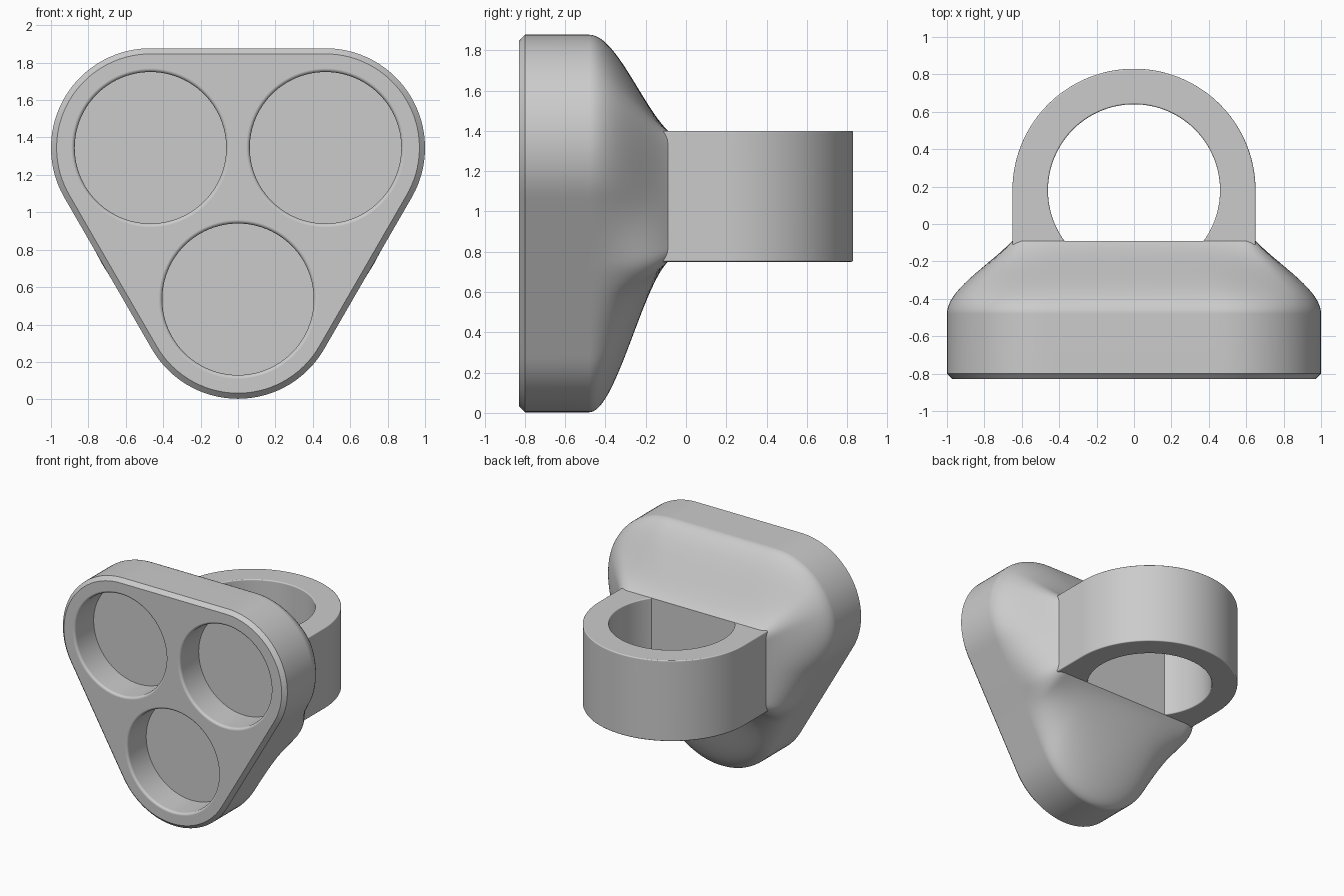
import bpy, bmesh, math
from mathutils import Vector

cube = bpy.data.objects.get("Cube")
if cube:
    bpy.data.objects.remove(cube, do_unlink=True)

grey = bpy.data.materials.new("plain grey")
grey.use_nodes = True
COLOUR = (0.6, 0.6, 0.6, 1)
grey.diffuse_color = COLOUR
grey.node_tree.nodes["Principled BSDF"].inputs["Base Color"].default_value = COLOUR

# Shared dimensions: three lobe centres in (x, z), lobe radius, back pad
RIGHT, LEFT, BOTTOM = Vector((0.468, 1.345)), Vector((-0.468, 1.345)), Vector((0, 0.535))
LOBE = 0.532
FRONT, SHOULDER, PAD = -0.83, -0.48, -0.09
HALF_W, LOW, HIGH, ROUND = 0.65, 0.75, 1.4, 0.06


def make_object(name, bm):
    bmesh.ops.recalc_face_normals(bm, faces=bm.faces)
    mesh = bpy.data.meshes.new(name)
    bm.to_mesh(mesh)
    bm.free()
    mesh.materials.append(grey)
    obj = bpy.data.objects.new(name, mesh)
    bpy.context.collection.objects.link(obj)
    return obj


def activate(obj):
    bpy.ops.object.select_all(action='DESELECT')
    obj.select_set(True)
    bpy.context.view_layer.objects.active = obj


def skin(bm, rings):
    """Join closed rings of points with quads and cap both ends."""
    loops = [[bm.verts.new(p) for p in ring] for ring in rings]
    n = len(loops[0])
    for a, b in zip(loops, loops[1:]):
        for i in range(n):
            bm.faces.new((a[i], a[(i + 1) % n], b[(i + 1) % n], b[i]))
    bm.faces.new(loops[0])
    bm.faces.new(loops[-1])


def arc(centre, radius, start, end, steps=40):
    angles = [math.radians(start + (end - start) * i / steps) for i in range(steps + 1)]
    return [centre + radius * Vector((math.cos(a), math.sin(a))) for a in angles]


def resample(path, count):
    """Evenly spaced points along a path, leaving out its end."""
    lengths = [(b - a).length for a, b in zip(path, path[1:])]
    step, result, k, run = sum(lengths) / count, [], 0, 0
    for i in range(count):
        while k < len(lengths) - 1 and run + lengths[k] < i * step:
            run += lengths[k]
            k += 1
        result.append(path[k].lerp(path[k + 1], (i * step - run) / max(lengths[k], 1e-9)))
    return result


COUNTS = (56, 32, 56, 32)


def lobed_outline(r):
    """Rounded triangle, split into the four runs that meet the pad's sides."""
    base = arc(BOTTOM, r, 210, 330, 80)
    left_side, right_side = arc(LEFT, r, 150, 210), arc(RIGHT, r, -30, 30)
    mid_l = (left_side[-1] + base[0]) / 2
    mid_r = (right_side[0] + base[-1]) / 2
    runs = (arc(RIGHT, r, 30, 90) + arc(LEFT, r, 90, 150),
            left_side + [mid_l], [mid_l] + base + [mid_r], [mid_r] + right_side)
    return [p for run, n in zip(runs, COUNTS) for p in resample(run, n)]


def pad_outline():
    corners = [Vector(c) for c in ((HALF_W, HIGH), (-HALF_W, HIGH), (-HALF_W, LOW), (HALF_W, LOW))]
    points = []
    for i, n in enumerate(COUNTS):
        for p in resample([corners[i], corners[(i + 1) % 4]], n):
            core = Vector((max(-HALF_W + ROUND, min(HALF_W - ROUND, p.x)),
                           max(LOW + ROUND, min(HIGH - ROUND, p.y))))
            points.append(core + ROUND * (p - core).normalized())
    return points


def at_depth(points, y):
    return [(p.x, y, p.y) for p in points]


# Body: chamfered lobed plate flowing back into the rectangular pad
outline, pad = lobed_outline(LOBE), pad_outline()
rings = [at_depth(lobed_outline(LOBE - 0.03), FRONT), at_depth(outline, FRONT + 0.03)]
STEPS = 24
for s in range(STEPS + 1):
    t = s / STEPS
    ease = 1 - 3 * t**2 + 2 * t**3
    flare = (t**2 - t**3) * (PAD - SHOULDER)
    ring = [b + (a - b) * ease + (a - b).normalized() * flare for a, b in zip(outline, pad)]
    rings.append(at_depth(ring, SHOULDER + (PAD - SHOULDER) * t))
bm = bmesh.new()
skin(bm, rings)
body = make_object("body", bm)

# Round pockets with softened rims, cut into the front
POCKET, FLOOR, RIM = 0.405, -0.59, 0.02
bm = bmesh.new()
for centre in (RIGHT, LEFT, BOTTOM):
    profile = [(POCKET, FLOOR)]
    for i in range(5):
        a = math.radians(22.5 * i)
        profile.append((POCKET + RIM * (1 - math.cos(a)), FRONT + RIM * (1 - math.sin(a))))
    profile.append((POCKET + RIM, FRONT - 0.1))
    skin(bm, [at_depth(arc(centre, r, 0, 360, 96)[:-1], y) for r, y in profile])
cutter = make_object("pocket_cutter", bm)
cutter.hide_render = True
cut = body.modifiers.new("pockets", 'BOOLEAN')
cut.operation, cut.solver, cut.object = 'DIFFERENCE', 'EXACT', cutter
activate(body)
bpy.ops.object.modifier_apply(modifier=cut.name)
bpy.data.objects.remove(cutter, do_unlink=True)

# Finger loop: arch with straight outer legs that sink into the body
hub, outer, inner, sink = Vector((0, 0.18)), HALF_W, 0.46, -0.18
stop = math.degrees(math.asin((sink - hub.y) / inner))
section = [Vector((outer, sink))] + arc(hub, outer, 0, 180, 72) + [Vector((-outer, sink))]
section += arc(hub, inner, 180 - stop, stop, 96)
bm = bmesh.new()
skin(bm, [[(p.x, p.y, z) for p in section] for z in (LOW, HIGH)])
loop = make_object("finger_loop", bm)
bevel = loop.modifiers.new("soft_edges", 'BEVEL')
bevel.width, bevel.segments = ROUND, 6
bevel.limit_method, bevel.angle_limit = 'ANGLE', math.radians(60)
activate(loop)
bpy.ops.object.modifier_apply(modifier=bevel.name)

# Smooth shading with crisp edges and flat caps
for obj in (body, loop):
    activate(obj)
    bpy.ops.object.shade_smooth_by_angle(angle=math.radians(32))
    weighted = obj.modifiers.new("flat_caps", 'WEIGHTED_NORMAL')
    weighted.keep_sharp = True
